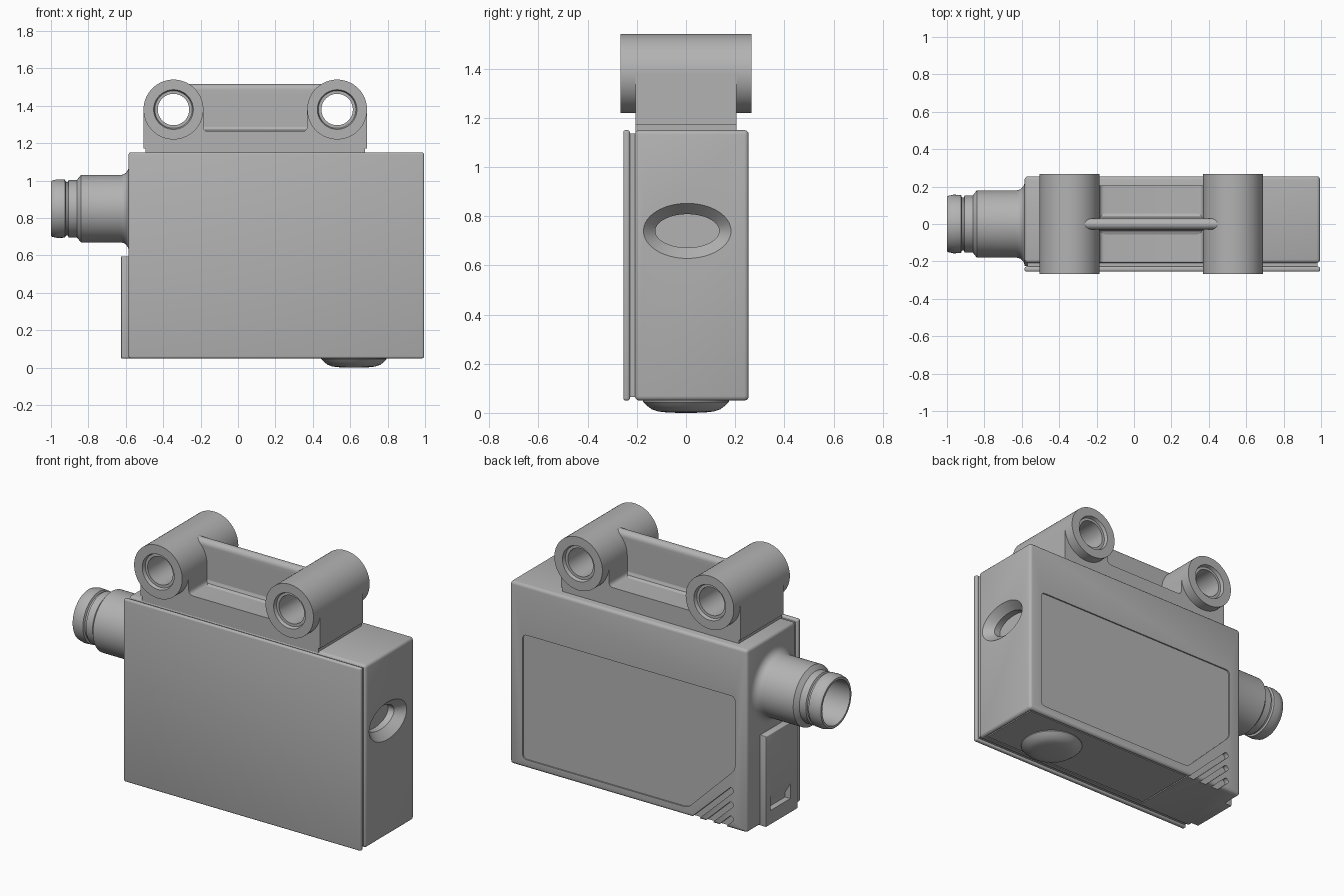
import bpy, bmesh, math
from mathutils import Vector

cube = bpy.data.objects.get("Cube")
if cube:
    bpy.data.objects.remove(cube, do_unlink=True)

GREY = (0.45, 0.45, 0.45, 1)
grey = bpy.data.materials.new("matte_grey")
grey.use_nodes = True
grey.diffuse_color = GREY
grey.node_tree.nodes["Principled BSDF"].inputs["Base Color"].default_value = GREY

# Mapping of (along axis, first side, second side) to x, y, z
AXES = {
    "X": lambda t, a, b: (t, a, b),
    "Y": lambda t, a, b: (a, t, b),
    "Z": lambda t, a, b: (a, b, t),
}


def finish(name, bm):
    bmesh.ops.recalc_face_normals(bm, faces=bm.faces)
    mesh = bpy.data.meshes.new(name)
    bm.to_mesh(mesh)
    bm.free()
    mesh.materials.append(grey)
    obj = bpy.data.objects.new(name, mesh)
    bpy.context.collection.objects.link(obj)
    return obj


def skin(name, loops, closed=False):
    """Join matching loops of points, capping the ends unless closed."""
    bm = bmesh.new()
    rows = [[bm.verts.new(p) for p in loop] for loop in loops]
    pairs = list(zip(rows, rows[1:]))
    if closed:
        pairs.append((rows[-1], rows[0]))
    else:
        bm.faces.new(rows[0])
        bm.faces.new(rows[-1])
    for low, high in pairs:
        for i in range(len(low)):
            j = (i + 1) % len(low)
            bm.faces.new((low[i], low[j], high[j], high[i]))
    return finish(name, bm)


def loft(name, axis, centre, rings, closed=False, sides=64):
    """Rings are (position, radius) or (position, radius, second radius)."""
    loops = []
    for t, ra, *rest in rings:
        rb = rest[0] if rest else ra
        angles = [math.tau * i / sides for i in range(sides)]
        loops.append([AXES[axis](t, centre[0] + ra * math.cos(w), centre[1] + rb * math.sin(w))
                      for w in angles])
    return skin(name, loops, closed)


def prism(name, axis, points, low, high):
    return skin(name, [[AXES[axis](t, a, b) for a, b in points] for t in (low, high)])


def rounded(points, radii, steps=6):
    """Round the corners of a 2D outline."""
    out = []
    for i, (p, r) in enumerate(zip(points, radii)):
        p = Vector(p)
        if r == 0:
            out.append(p)
            continue
        before = p + (Vector(points[i - 1]) - p).normalized() * r
        after = p + (Vector(points[(i + 1) % len(points)]) - p).normalized() * r
        for k in range(steps + 1):
            s = k / steps
            out.append(before * (1 - s) ** 2 + p * 2 * s * (1 - s) + after * s * s)
    return out


def apply(obj, modifier):
    bpy.context.view_layer.objects.active = obj
    bpy.ops.object.modifier_apply(modifier=modifier.name)


def box(name, x, y, z, bevel=0.0):
    obj = prism(name, "Z", [(x[0], y[0]), (x[1], y[0]), (x[1], y[1]), (x[0], y[1])], *z)
    if bevel:
        mod = obj.modifiers.new("Bevel", "BEVEL")
        mod.width = bevel
        mod.segments = 3
        apply(obj, mod)
    return obj


def cut(obj, *cutters):
    for cutter in cutters:
        mod = obj.modifiers.new("Cut", "BOOLEAN")
        mod.operation = "DIFFERENCE"
        mod.solver = "EXACT"
        mod.object = cutter
        apply(obj, mod)
        bpy.data.objects.remove(cutter, do_unlink=True)


LEFT, RIGHT, BACK, FRONT = 0.995, -0.585, 0.255, -0.255
BOTTOM, TOP = 0.05, 1.15
SEAM_BACK, SEAM_FRONT, GAP = -0.208, -0.228, 0.015

# Housing, front cover and the recessed core that leaves a seam between them
housing = box("housing", (RIGHT, LEFT), (SEAM_BACK, BACK), (BOTTOM, TOP), 0.018)
box("front_cover", (RIGHT, LEFT), (FRONT, SEAM_FRONT), (BOTTOM, TOP), 0.01)
box("seam_core", (RIGHT + GAP, LEFT - GAP), (SEAM_FRONT - 0.01, SEAM_BACK + 0.01),
    (BOTTOM + GAP, TOP - GAP))

# Shallow label panel on the back
outline = [(0.91, 0.1), (-0.19, 0.1), (-0.505, 0.41), (-0.505, 0.85), (0.91, 0.85)]
cut(housing, prism("panel_cutter", "Y", rounded(outline, [0.03] * len(outline)),
                   BACK - 0.008, BACK + 0.1))

# Diagonal grip grooves in the lower back corner, round at the upper end
for height in (0.29, 0.205, 0.12):
    start = Vector((-0.49, height))
    along = Vector((1, -0.95)).normalized()
    side = Vector((-along.y, along.x)) * 0.016
    end = start + along * 0.5
    corners = [start - side, end - side, end + side, start + side]
    cut(housing, prism("groove_cutter", "Y", rounded(corners, [0.014, 0, 0, 0.014]),
                       BACK - 0.03, BACK + 0.1))

# Oval indicator well in the left end
cut(housing, loft("well_cutter", "X", (0.005, 0.74),
                  [(LEFT - 0.09, 0.13, 0.068), (LEFT - 0.05, 0.13, 0.068),
                   (LEFT, 0.178, 0.112), (LEFT + 0.05, 0.178, 0.112)]))

# Fine seams round the window in the underside
LINE = 0.008
DEPTH = (BOTTOM - 0.05, BOTTOM + 0.01)
window_end, window_side = -0.21, -0.17
cut(housing,
    box("seam_cutter", (window_end, window_end + LINE), (window_side, BACK - 0.03), DEPTH),
    box("seam_cutter", (window_end, LEFT - 0.03), (window_side, window_side + LINE), DEPTH),
    box("seam_cutter", (window_end, LEFT - 0.03), (BACK - 0.03, BACK - 0.03 + LINE), DEPTH),
    box("seam_cutter", (LEFT - 0.03, LEFT - 0.03 + LINE), (window_side, BACK - 0.03), DEPTH))

# Domed lens under the housing
loft("lens", "Z", (0.62, 0), [(0.07, 0.175), (0.045, 0.175), (0.03, 0.16), (0.015, 0.14),
                              (0.006, 0.115), (0.002, 0.08), (0, 0.03)])

# Latch plate with a sloping notch on the right end
latch = box("latch_plate", (RIGHT - 0.04, RIGHT + 0.02), (-0.17, 0.13), (BOTTOM, 0.595), 0.004)
ramp = [(RIGHT - 0.05, 0.135), (RIGHT - 0.005, 0.135), (RIGHT - 0.005, 0.165),
        (RIGHT - 0.05, 0.24)]
cut(latch, prism("notch_cutter", "Y", ramp, -0.1, 0.09))

# Hollow round connector, flared where it meets the housing
flare = [(RIGHT - 0.045 * (1 - math.cos(w)) + 0.0, 0.18 + 0.045 * (1 - math.sin(w)))
         for w in [math.pi / 2 * i / 6 for i in range(7)]]
flare = [(RIGHT - 0.045 + 0.045 * math.cos(w), 0.225 - 0.045 * math.sin(w))
         for w in [math.pi / 2 * i / 6 for i in range(7)]]
loft("connector", "X", (0, 0.85),
     [(RIGHT + 0.02, 0.225)] + flare +
     [(-0.84, 0.18), (-0.862, 0.153), (-0.905, 0.153), (-0.91, 0.143), (-0.92, 0.143),
      (-0.925, 0.155), (-0.965, 0.157), (-0.995, 0.15), (-1, 0.145), (-1, 0.132), (-0.72, 0.132)])

# Mounting bracket: foot, saddle, two bushed tubes and a web between them
PIVOTS, PIVOT_Z, TUBE = (-0.345, 0.53), 1.38, 0.16
outer_low, outer_high = PIVOTS[0] - TUBE, PIVOTS[1] + TUBE
inner_low, inner_high = PIVOTS[0] + TUBE, PIVOTS[1] - TUBE
FLOOR, WIDTH = 1.262, 0.205
box("bracket_foot", (outer_low + 0.01, outer_high - 0.01), (-WIDTH, WIDTH), (TOP - 0.02, 1.175))
saddle_outline = rounded(
    [(outer_low, 1.172), (outer_high, 1.172), (outer_high, PIVOT_Z), (inner_high, PIVOT_Z),
     (inner_high, FLOOR), (inner_low, FLOOR), (inner_low, PIVOT_Z), (outer_low, PIVOT_Z)],
    [0, 0, 0, 0, 0.03, 0.03, 0, 0])
saddle = prism("bracket_saddle", "Y", saddle_outline, -WIDTH, WIDTH)
for x in PIVOTS:
    cut(saddle, loft("bore_cutter", "Y", (x, PIVOT_Z), [(-1, 0.13), (1, 0.13)]))

END, STEP, BORE, SOCKET = 0.267, 0.02, 0.084, 0.106
for side, x in zip(("right", "left"), PIVOTS):
    loft(side + "_mounting_tube", "Y", (x, PIVOT_Z),
         [(-END, TUBE), (END, TUBE), (END, SOCKET), (END - STEP, SOCKET - 0.006),
          (END - STEP, BORE), (STEP - END, BORE), (STEP - END, SOCKET - 0.006),
          (-END, SOCKET)], closed=True)

# Web with a rounded top and filleted root
HALF, WEB_TOP, ROOT = 0.03, 1.517, 0.025
half_web = [(HALF + ROOT, FLOOR - 0.01), (HALF + ROOT, FLOOR), (HALF + 0.3 * ROOT, FLOOR + 0.3 * ROOT),
            (HALF, FLOOR + ROOT)]
half_web += [(HALF * math.cos(w), WEB_TOP - HALF + HALF * math.sin(w))
             for w in [math.pi / 2 * i / 6 for i in range(6)]]
web_outline = half_web + [(0, WEB_TOP)] + [(-y, z) for y, z in reversed(half_web)]
web = prism("bracket_web", "X", web_outline, PIVOTS[0] + 0.08, PIVOTS[1] - 0.08)
for x in PIVOTS:
    cut(web, loft("bore_cutter", "Y", (x, PIVOT_Z), [(-1, 0.13), (1, 0.13)]))

# Smooth curved surfaces while keeping crisp edges
bpy.ops.object.select_all(action="DESELECT")
for obj in bpy.context.scene.objects:
    if obj.type == "MESH":
        obj.select_set(True)
        bpy.context.view_layer.objects.active = obj
bpy.ops.object.shade_smooth_by_angle(angle=math.radians(32))
